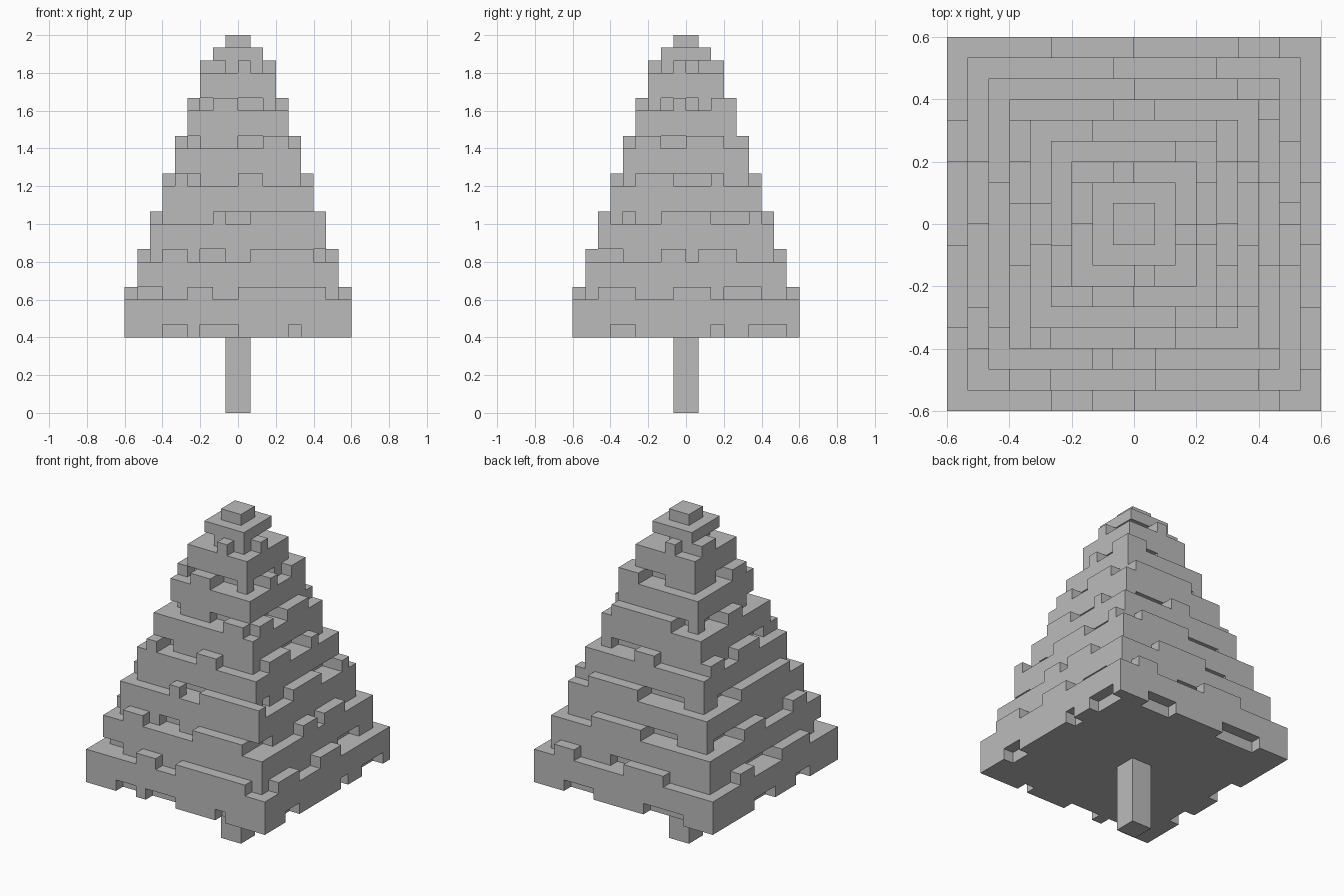
import bpy
import bmesh
from mathutils import Vector

cube = bpy.data.objects.get("Cube")
if cube:
    bpy.data.objects.remove(cube, do_unlink=True)

UNIT = 1 / 15          # size of one block
BASE = 6               # height of the trunk in blocks
STEP = 3               # height of each tier in blocks

grey = bpy.data.materials.new("plain grey")
grey.use_nodes = True
colour = (0.5, 0.5, 0.5, 1)
grey.diffuse_color = colour
grey.node_tree.nodes["Principled BSDF"].inputs["Base Color"].default_value = colour

# Spans of raised blocks on the rim of each tier, lowest tier first
RAISED = [
    dict(front=[(-4, -2), (0, 7)], right=[(-7, -4), (-1, 2)],
         back=[(-4, 0), (5, 7)], left=[(-5, -1), (3, 5)]),
    dict(front=[(-6, -4), (1, 6)], right=[(-2, 0), (1, 4)],
         back=[(-1, 4)], left=[(0, 3), (-6, -4)]),
    dict(front=[(-2, -1), (1, 7)], right=[(-2, 2), (5, 6)],
         back=[(0, 5)], left=[(-5, 2)]),
    dict(front=[(-5, -4), (0, 2)], right=[(-4, -1), (2, 3)],
         back=[(-1, 1)], left=[(-2, 1), (3, 5)]),
    dict(front=[(2, 4)], right=[(-4, -2), (0, 3)],
         back=[(-2, 4)], left=[(-1, 1)]),
    dict(front=[(-2, 0)], right=[(-1, 0), (2, 3)],
         back=[(2, 4)], left=[(-3, -1)]),
    dict(front=[(0, 1)], right=[(-1, 0)], back=[(-1, 0)], left=[(0, 2)]),
    dict(),
]

# Spans of blocks missing from the lower edge of each tier
NOTCHES = [
    dict(front=[(-6, -4), (-3, 0), (4, 5)], right=[(-6, -4), (2, 3), (5, 8)],
         back=[(-6, -2), (3, 6)], left=[(-5, -3), (0, 3)]),
    dict(front=[(-8, -6)], right=[(3, 6)], back=[(-3, 2)], left=[(-1, 3)]),
    dict(front=[(-3, -1), (6, 7)], right=[(-6, -5)], back=[(-4, -1)], left=[(3, 6)]),
    dict(front=[(-2, 1)], right=[(-5, -4), (2, 5)], back=[(-4, 0)], left=[(2, 4)]),
    dict(front=[(-4, -3)], right=[(-1, 2)], back=[(1, 4)], left=[(-4, -2)]),
    dict(front=[(-4, -3), (0, 2)], right=[(-2, 0)], back=[(-3, -2)], left=[(1, 3)]),
    dict(front=[(-3, -2), (0, 2)], right=[(-2, -1), (0, 1)], back=[(0, 2)], left=[(-1, 0)]),
    dict(front=[(-2, -1)], right=[(0, 2)], back=[(0, 1)], left=[(-1, 0)]),
]


def square(half, low, high):
    """Block cells of a solid square slab."""
    side = range(-half, half)
    return {(x, y, z) for x in side for y in side for z in range(low, high)}


def rim(half, level, spans):
    """Block cells along the named sides of a square ring."""
    cells = set()
    for side, pairs in spans.items():
        for start, end in pairs:
            for i in range(start, end):
                cells.add({"front": (i, -half, level), "back": (i, half - 1, level),
                           "left": (-half, i, level), "right": (half - 1, i, level)}[side])
    return cells


def build(name, cells, solid):
    """Make one object from the exposed faces of its cells."""
    bm = bmesh.new()
    for cell in cells:
        centre = Vector(cell) + Vector((0.5, 0.5, 0.5))
        for axis in range(3):
            for sign in (-1, 1):
                normal = Vector((0, 0, 0))
                normal[axis] = sign
                if tuple(int(c + n) for c, n in zip(cell, normal)) in solid:
                    continue
                u = Vector((0, 0, 0))
                u[(axis + 1) % 3] = 0.5
                v = normal.cross(u)
                middle = centre + normal / 2
                corners = [middle - u - v, middle + u - v, middle + u + v, middle - u + v]
                bm.faces.new([bm.verts.new(c * UNIT) for c in corners])
    bmesh.ops.remove_doubles(bm, verts=bm.verts, dist=UNIT / 100)
    mesh = bpy.data.meshes.new(name)
    bm.to_mesh(mesh)
    bm.free()
    mesh.materials.append(grey)
    bpy.context.collection.objects.link(bpy.data.objects.new(name, mesh))


# Trunk
parts = {"trunk": square(1, 0, BASE)}

# Foliage tiers: a slab with a notched lower edge and a raised rim
for k, (raised, notches) in enumerate(zip(RAISED, NOTCHES)):
    half = len(RAISED) + 1 - k
    low = BASE + STEP * k
    high = low + (STEP if raised else STEP - 1)
    cells = square(half, low, high) - rim(half, low, notches)
    parts[f"foliage_tier_{k + 1}"] = cells | rim(half, high, raised)

# Tip
parts["tip"] = square(1, high, high + 1)

solid = set().union(*parts.values())
for name, cells in parts.items():
    build(name, cells, solid)
